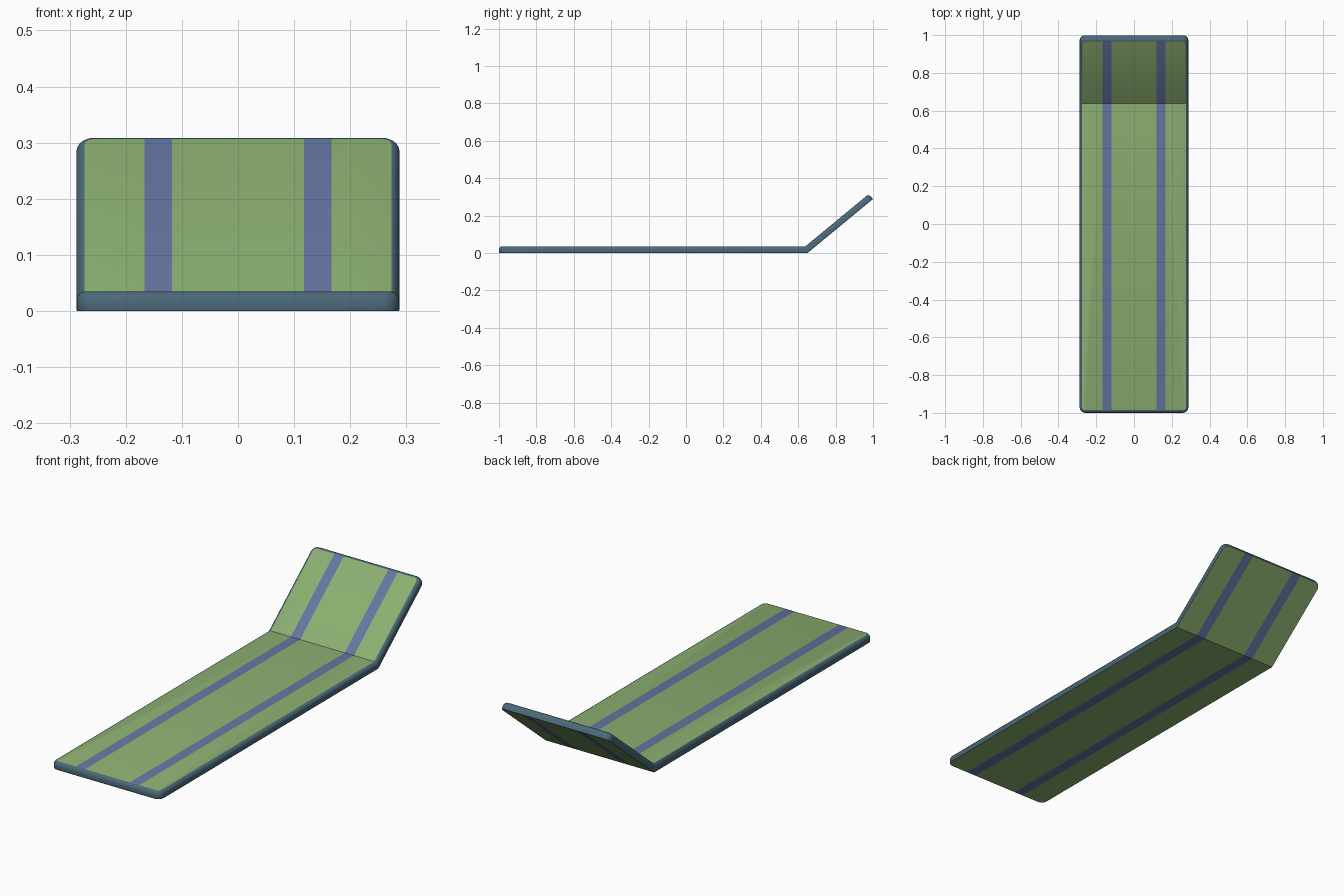
import bpy, bmesh, math
from mathutils import Vector

if "Cube" in bpy.data.objects:
    bpy.data.objects.remove(bpy.data.objects["Cube"])

HALF_W, BEND, LEN_UP, ANGLE = 0.288, 0.65, 0.453, math.radians(39.5)
FRONT, BACK, RADIUS = -1.0, BEND + LEN_UP, 0.03


def material(name, rgb):
    m = bpy.data.materials.new(name)
    m.diffuse_color = (*rgb, 1)
    m.use_nodes = True
    m.node_tree.nodes["Principled BSDF"].inputs["Base Color"].default_value = m.diffuse_color
    return m


def outline(inset):
    """Rounded rectangle of the flat mat, pulled in by inset."""
    r, pts = RADIUS - inset, []
    corners = [(1, BACK, -1, 0), (-1, BACK, -1, 90), (-1, FRONT, 1, 180), (1, FRONT, 1, 270)]
    for sx, end, sy, start in corners:
        cx, cy = sx * (HALF_W - RADIUS), end + sy * RADIUS
        for i in range(5):
            a = math.radians(start + i * 22.5)
            pts.append((cx + r * math.cos(a), cy + r * math.sin(a)))
    return pts


# Flat padded mat: stacked outlines with a rounded upper edge
bm = bmesh.new()
levels = [(0.0, 0.001), (0.003, 0.0), (0.021, 0.0), (0.028, 0.003), (0.033, 0.008), (0.035, 0.014)]
rings = [[bm.verts.new((x, y, h)) for x, y in outline(ins)] for h, ins in levels]
n = len(rings[0])
for a, b in zip(rings, rings[1:]):
    for i in range(n):
        j = (i + 1) % n
        f = bm.faces.new((a[i], a[j], b[j], b[i]))
        f.material_index = 2
bm.faces.new(rings[-1])
bm.faces.new(rings[0][::-1])


# Cut the stripe borders and the fold line
def cut(co, no):
    bmesh.ops.bisect_plane(bm, geom=bm.verts[:] + bm.edges[:] + bm.faces[:],
                           dist=1e-6, plane_co=co, plane_no=no)


for x in (-0.167, -0.118, 0.118, 0.167):
    cut((x, 0, 0), (1, 0, 0))
cut((0, BEND, 0), (0, 1, 0))

# Stripes on the upper and lower fabric
for f in bm.faces:
    if f.material_index != 2:
        f.material_index = 1 if 0.118 < abs(f.calc_center_median().x) < 0.167 else 0

# Fold the head end upwards with a mitred crease
for v in bm.verts:
    s, h = v.co.y - BEND, v.co.z
    if s > 1e-4:
        v.co.y = BEND + s * math.cos(ANGLE) - h * math.sin(ANGLE)
        v.co.z = s * math.sin(ANGLE) + h * math.cos(ANGLE)
    elif s > -1e-4:
        v.co.y = BEND - h * math.tan(ANGLE / 2)

bmesh.ops.recalc_face_normals(bm, faces=bm.faces[:])
me = bpy.data.meshes.new("lounger_mat")
bm.to_mesh(me)
bm.free()
mat = bpy.data.objects.new("lounger_mat", me)
bpy.context.collection.objects.link(mat)
for name, rgb in (("green fabric", (0.26, 0.43, 0.165)),
                  ("blue stripe", (0.13, 0.18, 0.36)),
                  ("slate edging", (0.07, 0.14, 0.19))):
    me.materials.append(material(name, rgb))

# Smooth the rounded edging, keep the fold crisp
bpy.context.view_layer.objects.active = mat
mat.select_set(True)
bpy.ops.object.shade_smooth_by_angle(angle=math.radians(35))
